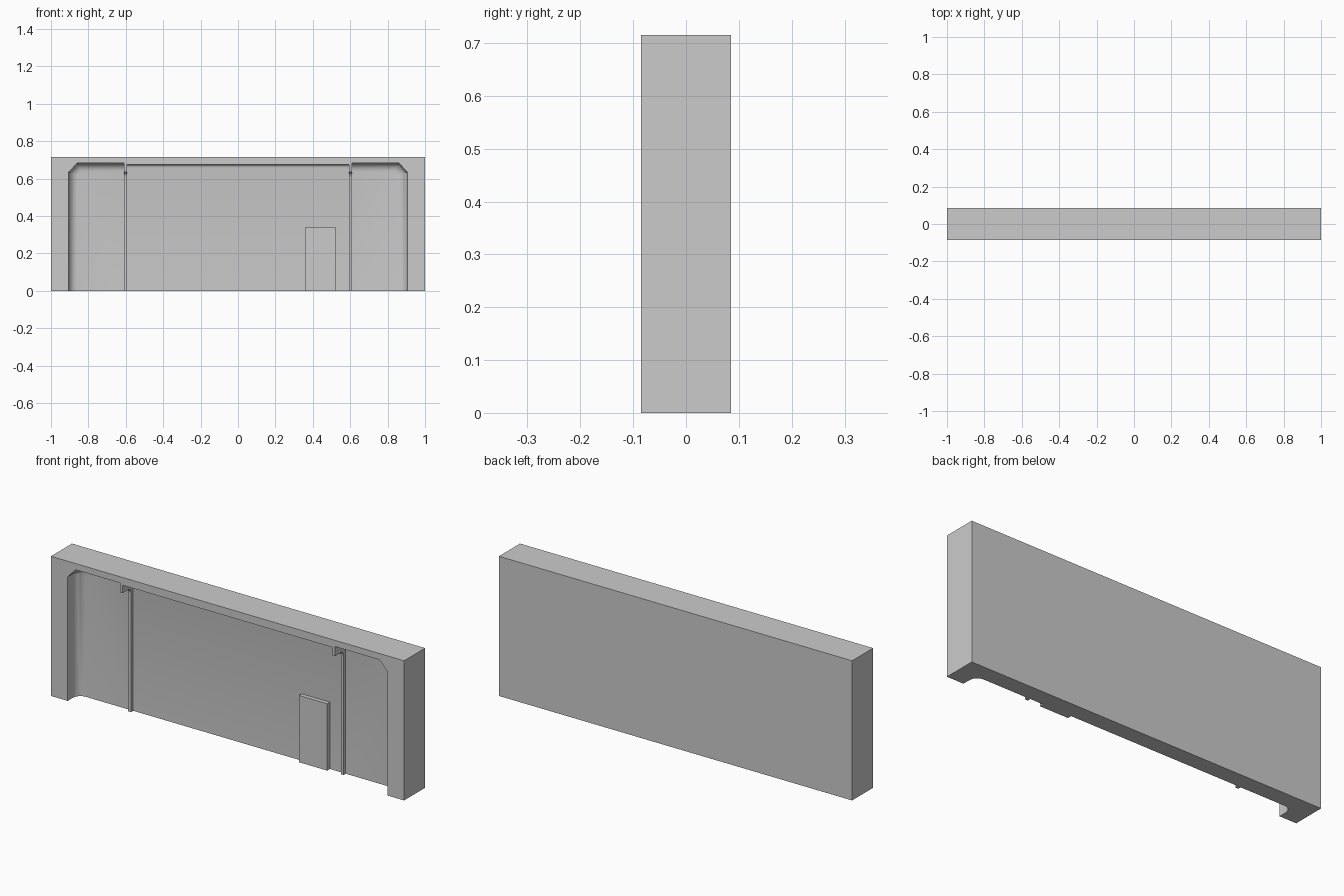
import bpy, bmesh, math

if "Cube" in bpy.data.objects:
    bpy.data.objects.remove(bpy.data.objects["Cube"])

W, D, H = 1.0, 0.085, 0.715      # half width, half depth, height
BACK = 0.0                       # y of the recessed wall
SPRING = 0.635                   # height where the corner cuts start


def prism(name, pts, axis, a, b):
    """Extrude a 2D profile: (x, z) along y, or (y, z) along x."""
    bm = bmesh.new()
    place = (lambda p, t: (p[0], t, p[1])) if axis == 'y' else (lambda p, t: (t, p[0], p[1]))
    lo = [bm.verts.new(place(p, a)) for p in pts]
    hi = [bm.verts.new(place(p, b)) for p in pts]
    n = len(pts)
    bm.faces.new(lo)
    bm.faces.new(hi[::-1])
    for i in range(n):
        bm.faces.new((lo[i], hi[i], hi[(i + 1) % n], lo[(i + 1) % n]))
    bmesh.ops.recalc_face_normals(bm, faces=bm.faces)
    me = bpy.data.meshes.new(name)
    bm.to_mesh(me)
    bm.free()
    ob = bpy.data.objects.new(name, me)
    bpy.context.collection.objects.link(ob)
    return ob


def rect(x0, x1, z0, z1):
    return [(x0, z0), (x1, z0), (x1, z1), (x0, z1)]


def cove_cutter(name, pts, back, radius, segs, keep):
    """Recess cutter whose chosen back edges are rounded into coves."""
    ob = prism(name, pts, 'y', -0.2, back)
    bm = bmesh.new()
    bm.from_mesh(ob.data)
    edges = [e for e in bm.edges
             if all(abs(v.co.y - back) < 1e-5 for v in e.verts) and keep(e)]
    bmesh.ops.bevel(bm, geom=edges, offset=radius, offset_type='OFFSET',
                    segments=segs, profile=0.5, affect='EDGES')
    bm.to_mesh(ob.data)
    bm.free()
    ob.hide_render = True
    return ob


# Main slab
wall = prism("wall", rect(-W, W, 0, H), 'y', -D, D)

# Recess: two side bays with clipped corners, and a wide centre bay
cutters = []
for s in (-1, 1):
    bay = [(s * 0.600, -0.2), (s * 0.905, -0.2), (s * 0.905, SPRING),
           (s * 0.86, 0.683), (s * 0.600, 0.683)]
    cutters.append(cove_cutter(
        "side_bay_cutter", bay, BACK, 0.043, 5,
        lambda e: max(v.co.z for v in e.verts) > 0.5
        and min(abs(v.co.x) for v in e.verts) + max(abs(v.co.x) for v in e.verts) > 1.25))
cutters.append(cove_cutter(
    "centre_bay_cutter", rect(-0.603, 0.603, -0.2, 0.675), BACK + 0.0005, 0.016, 4,
    lambda e: min(v.co.z for v in e.verts) > 0.5))

for c in cutters:
    m = wall.modifiers.new("recess", 'BOOLEAN')
    m.operation = 'DIFFERENCE'
    m.solver = 'EXACT'
    m.object = c
bpy.context.view_layer.objects.active = wall
wall.select_set(True)
for m in list(wall.modifiers):
    bpy.ops.object.modifier_apply(modifier=m.name)
for c in cutters:
    bpy.data.objects.remove(c)
bpy.ops.object.shade_smooth_by_angle(angle=math.radians(30))

# Ribs: slim pilaster curving into a ceiling beam
r = 0.025
arc = [(-0.017 - r + r * math.cos(t), 0.61 + r * math.sin(t))
       for t in (i * math.pi / 10 for i in range(6))]
profile = [(0.02, 0)] + [(-0.017, 0)] + arc + [(-D, 0.635), (-D, 0.69), (0.02, 0.69)]
for s, side in ((-1, "left"), (1, "right")):
    prism(side + "_rib", profile, 'x', s * 0.594, s * 0.610)

# Door panel
prism("door", rect(0.36, 0.52, 0, 0.342), 'y', -0.021, 0.02)
